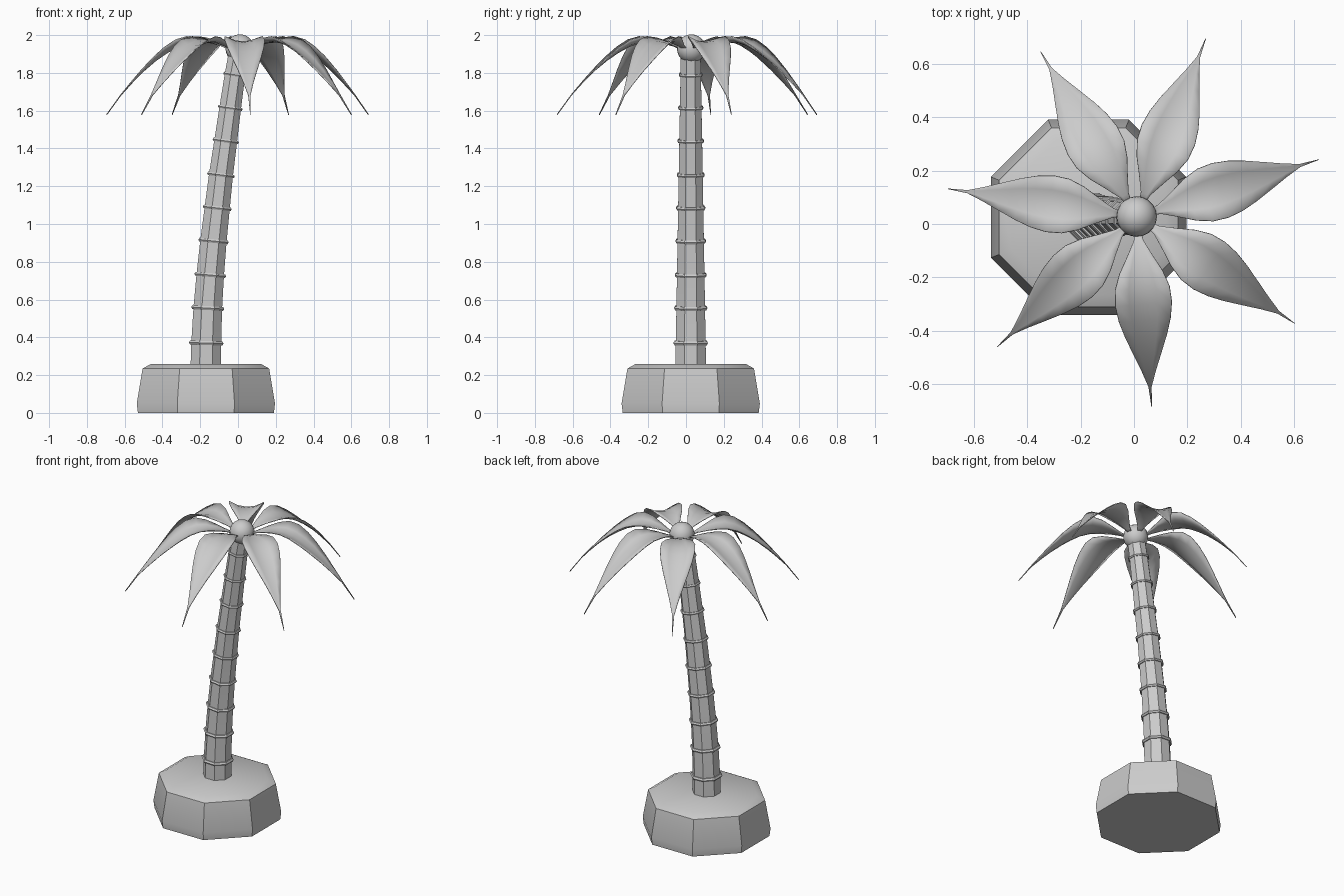
import bpy, bmesh, math
from mathutils import Vector, Matrix

if "Cube" in bpy.data.objects:
    bpy.data.objects.remove(bpy.data.objects["Cube"])

grey = bpy.data.materials.new("plain grey")
grey.use_nodes = True
colour = (0.6, 0.6, 0.6, 1)
grey.diffuse_color = colour
grey.node_tree.nodes["Principled BSDF"].inputs["Base Color"].default_value = colour

Y0 = 0.025           # depth of the trunk axis
SIDES = 8


def finish(name, bm, angle=30):
    mesh = bpy.data.meshes.new(name)
    bmesh.ops.recalc_face_normals(bm, faces=bm.faces)
    bm.to_mesh(mesh)
    bm.free()
    mesh.materials.append(grey)
    obj = bpy.data.objects.new(name, mesh)
    bpy.context.collection.objects.link(obj)
    bpy.ops.object.select_all(action='DESELECT')
    obj.select_set(True)
    bpy.context.view_layer.objects.active = obj
    bpy.ops.object.shade_smooth_by_angle(angle=math.radians(angle))
    return obj


def octagon_loft(name, stations, loop=False):
    """Each station is (x, z, apothem, tilt, lift along the tilted axis)."""
    bm = bmesh.new()
    rings = []
    for x, z, apothem, tilt, lift in stations:
        r = apothem / math.cos(math.pi / SIDES)
        turn = Matrix.Rotation(tilt, 3, 'Y')
        ring = []
        for i in range(SIDES):
            a = (i + 0.5) * math.tau / SIDES
            p = turn @ Vector((r * math.cos(a), r * math.sin(a), lift))
            ring.append(bm.verts.new(p + Vector((x, Y0, z))))
        rings.append(ring)
    pairs = list(zip(rings, rings[1:]))
    if loop:
        pairs.append((rings[-1], rings[0]))
    for a, b in pairs:
        for i in range(SIDES):
            j = (i + 1) % SIDES
            bm.faces.new((a[i], a[j], b[j], b[i]))
    if not loop:
        bm.faces.new(rings[0])
        bm.faces.new(rings[-1])
    return finish(name, bm)


# Chunky octagonal base
octagon_loft("base", [(-0.17, z, a, 0, 0) for z, a in
                      ((0, 0.36), (0.05, 0.366), (0.235, 0.335), (0.26, 0.29))])

# Leaning trunk: axis position, lean and thickness by height
AXIS = [(0.24, -0.17), (0.37, -0.168), (0.555, -0.16), (0.73, -0.147),
        (0.91, -0.13), (1.085, -0.11), (1.26, -0.09), (1.44, -0.065),
        (1.615, -0.041), (1.79, -0.016), (1.92, 0.006)]


def girth(z):
    return 0.081 - 0.029 * (z - 0.26) / 1.66


def lean(i):
    (z0, x0), (z1, x1) = AXIS[max(i - 1, 0)], AXIS[min(i + 1, len(AXIS) - 1)]
    return math.atan2(x1 - x0, z1 - z0)


octagon_loft("trunk", [(x, z, girth(z), lean(i), 0)
                       for i, (z, x) in enumerate(AXIS)])

# Raised bands around the trunk
for i in range(1, len(AXIS) - 1):
    z, x = AXIS[i]
    thick = 0.16 * girth(z)
    band = []
    for k in range(6):
        a = k * math.tau / 6
        band.append((x, z, girth(z) + thick * math.cos(a), lean(i),
                     thick * math.sin(a)))
    octagon_loft(f"trunk_band_{i}", band, loop=True)

# Round heart of the crown
CROWN = Vector((0.01, 0.028, 0))
bm = bmesh.new()
bmesh.ops.create_uvsphere(bm, u_segments=20, v_segments=12, radius=0.076)
bmesh.ops.translate(bm, verts=bm.verts, vec=CROWN + Vector((0, 0, 1.928)))
finish("crown_heart", bm, 60)

# Drooping leaves with raised edges: reach, rib height, half width
LEAF = [(0.04, 1.92, 0.008), (0.09, 1.943, 0.018), (0.15, 1.961, 0.048),
        (0.21, 1.967, 0.080), (0.27, 1.962, 0.101), (0.33, 1.942, 0.105),
        (0.39, 1.909, 0.096), (0.45, 1.868, 0.078), (0.52, 1.81, 0.051),
        (0.58, 1.75, 0.027), (0.64, 1.683, 0.006), (0.715, 1.58, 0.001)]
for n in range(7):
    turn = Matrix.Rotation(math.radians(-85.5) + n * math.tau / 7, 3, 'Z')
    bm = bmesh.new()
    rows = []
    for reach, height, half in LEAF:
        row = []
        for s in (-1, -0.5, 0, 0.5, 1):
            p = Vector((reach, s * half, height + 3.2 * (s * half) ** 2))
            row.append(bm.verts.new(turn @ p + CROWN))
        rows.append(row)
    for a, b in zip(rows, rows[1:]):
        for i in range(4):
            bm.faces.new((a[i], b[i], b[i + 1], a[i + 1]))
    leaf = finish(f"leaf_{n + 1}", bm, 50)
    shell = leaf.modifiers.new("thickness", 'SOLIDIFY')
    shell.thickness = 0.005
    shell.offset = -1
